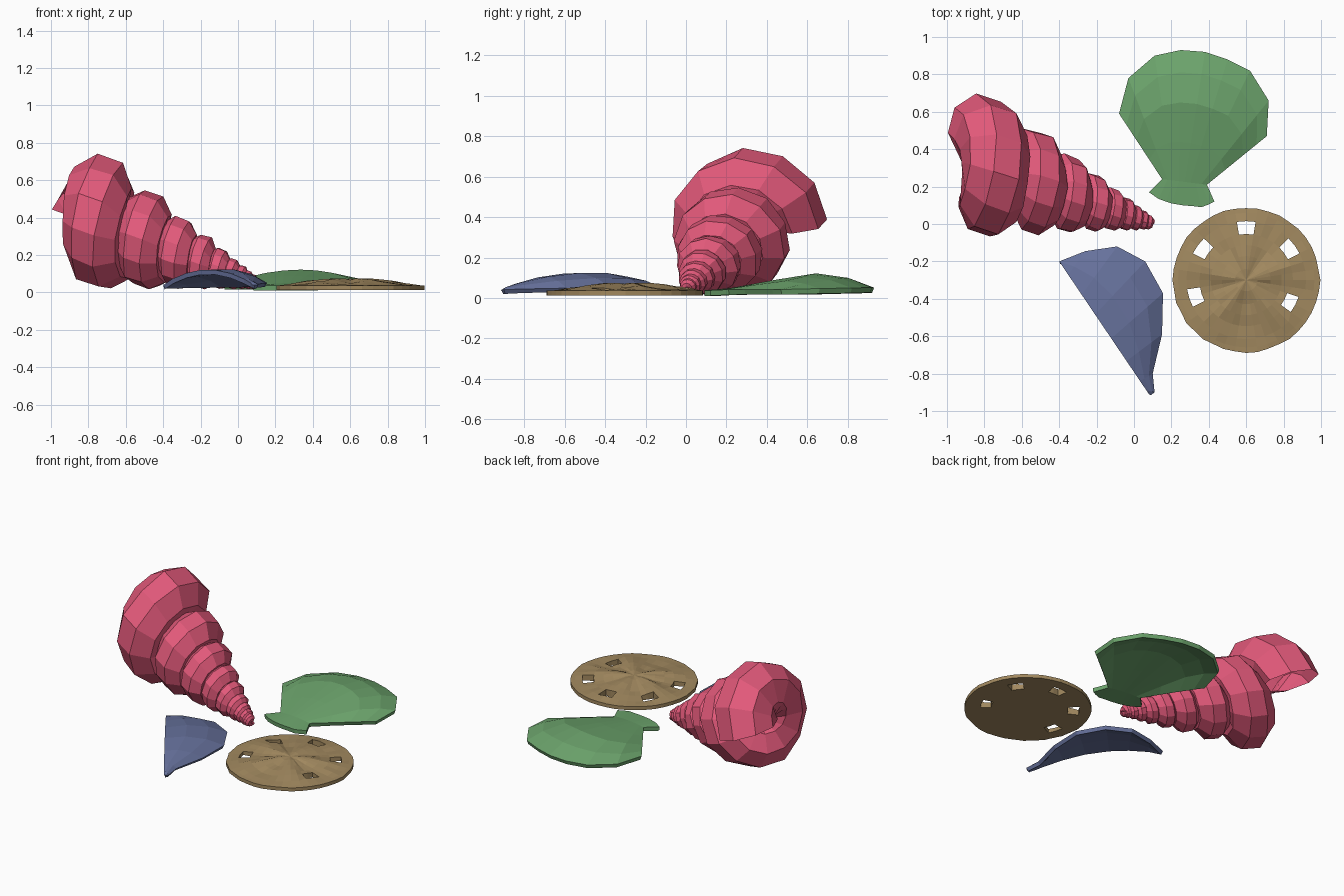
import bpy, bmesh, random
from math import sin, cos, pi, exp, log
from mathutils import Vector

if "Cube" in bpy.data.objects:
    bpy.data.objects.remove(bpy.data.objects["Cube"])

random.seed(4)


def make_object(name, verts, faces, color, thickness=0.0):
    mesh = bpy.data.meshes.new(name)
    mesh.from_pydata([tuple(v) for v in verts], [], faces)
    obj = bpy.data.objects.new(name, mesh)
    bpy.context.collection.objects.link(obj)
    mat = bpy.data.materials.new(name + "_colour")
    mat.diffuse_color = (*color, 1)
    mat.use_nodes = True
    mat.node_tree.nodes["Principled BSDF"].inputs["Base Color"].default_value = mat.diffuse_color
    mesh.materials.append(mat)
    bm = bmesh.new()
    bm.from_mesh(mesh)
    bmesh.ops.recalc_face_normals(bm, faces=bm.faces)
    if not thickness:
        bm.to_mesh(mesh)
    else:
        if sum(f.normal.z for f in bm.faces) < 0:
            bmesh.ops.reverse_faces(bm, faces=bm.faces)
        bm.to_mesh(mesh)
        mod = obj.modifiers.new("thickness", 'SOLIDIFY')
        mod.thickness = thickness
        mod.offset = -1
    bm.free()
    return obj


def grid_faces(rows, cols, wrap=False):
    last = cols if wrap else cols - 1
    return [(i * cols + j, i * cols + (j + 1) % cols,
             (i + 1) * cols + (j + 1) % cols, (i + 1) * cols + j)
            for i in range(rows - 1) for j in range(last)]


# Spiral shell: a growing tube wound around a tilted axis
apex = Vector((0.15, -0.015, 0.03))
axis = Vector((-1.03, 0.33, 0.372))
u = axis.normalized()
e1 = (Vector((0, 1, 0)) - u * u.y).normalized()
e2 = e1.cross(u)
if e2.z < 0:
    e2 = -e2
per_turn, sides, steps = 11.4, 8, 102
verts = []
for i in range(steps + 1):
    back = (steps - i) / per_turn              # turns before the lip
    s = exp(log(0.73) * back)
    a = 2 * pi * back
    radial = e1 * cos(a) + e2 * sin(a)
    tube = 0.192 * s + 0.012
    if i == steps:
        tube *= 0.92                           # lip
    centre = apex + axis * s + radial * 0.2 * s
    for j in range(sides):
        b = 2 * pi * (j + 0.5) / sides
        verts.append(centre + (radial * cos(b) + u * sin(b)) * tube
                     * random.uniform(0.95, 1.05))
faces = grid_faces(steps + 1, sides, True)
faces.append(tuple(range(sides)))              # closed tip, open mouth
make_object("spiral_shell", verts, faces, (0.76, 0.10, 0.195))

# Fan shell: ear row, then rows fanning from hinge to rim
ears = [(.08, .17), (.13, .135), (.17, .12), (.2, .11), (.26, .1),
        (.32, .095), (.36, .09), (.4, .105), (.43, .12)]
rim = [(-.08, .59), (-.03, .78), (.11, .9), (.25, .93), (.38, .92),
       (.5, .88), (.62, .82), (.72, .66), (.71, .47)]
n = len(rim)
verts = [(x, y, 0.038) for x, y in ears]
for t, h in ((0, 0.1), (0.3, 0.58), (0.6, 1.0), (0.83, 0.72), (1, 0.12)):
    for j, (x, y) in enumerate(rim):
        k = j / (n - 1)
        hx, hy = 0.15 + 0.24 * k, 0.24 - 0.03 * k
        verts.append((hx + (x - hx) * t, hy + (y - hy) * t,
                      0.042 + 0.08 * h * sin(pi * k) ** 0.7 if 0 < k < 1 else 0.042))
make_object("fan_shell", verts, grid_faces(6, n), (0.15, 0.37, 0.15), 0.027)

# Broken wedge shell: arched straight edge sloping to a low curved rim
rim = [(-.4, -.2), (-.26, -.145), (-.09, -.12), (.06, -.2), (.155, -.37),
       (.15, -.59), (.1, -.8), (.11, -.9), (.09, -.915)]
n = len(rim)
along = [0, .1, .25, .4, .58, .75, .9, .97, 1]
verts = []
for t, h in ((0, 0.082), (0.35, 0.086), (0.7, 0.06), (1, 0.012)):
    for (x, y), k in zip(rim, along):
        sx, sy = -0.4 + 0.48 * k, -0.2 - 0.71 * k
        verts.append((sx + (x - sx) * t, sy + (y - sy) * t,
                      0.04 + h * max(0, sin(pi * k)) ** 0.8))
make_object("wedge_shell", verts, grid_faces(4, n), (0.133, 0.165, 0.33), 0.025)

# Sand dollar: polar disc with petal relief and five slots
sectors = 40
rings = [0.06, 0.13, 0.19, 0.25, 0.32, 0.365, 0.393]
slots = (10, 4, 37, 22, 16)
verts = []
for i, r in enumerate(rings):
    for j in range(sectors):
        a = 2 * pi * j / sectors
        rr = r
        if i in (3, 4) and j in (36, 37, 38):
            rr *= 0.92
        if i == len(rings) - 1:
            rr += random.uniform(-0.004, 0.004)
        h = 0.036 + 0.042 * (1 - min(rr, 0.4) / 0.4) ** 1.1
        h += 0.009 * sin(pi * min(1, rr / 0.39)) * cos(5 * (a - pi / 2))
        if 0 < i < 5:
            h += random.uniform(-0.004, 0.004)
        verts.append((0.6 + rr * cos(a), -0.3 + rr * sin(a) * 0.985, h))
faces = [f for k, f in enumerate(grid_faces(len(rings), sectors, True))
         if not (k // sectors == 3 and
                 any(k % sectors in (s, (s - 1) % sectors) for s in slots))]
verts.append((0.6, -0.3, 0.07))
faces += [(len(verts) - 1, j, (j + 1) % sectors) for j in range(sectors)]
dollar = make_object("sand_dollar", verts, faces, (0.36, 0.25, 0.115))

# Flat underside of the sand dollar
bm = bmesh.new()
bm.from_mesh(dollar.data)
ext = bmesh.ops.extrude_face_region(bm, geom=bm.faces[:], use_keep_orig=True)
for v in ext["geom"]:
    if isinstance(v, bmesh.types.BMVert):
        v.co.z = 0.013
bmesh.ops.recalc_face_normals(bm, faces=bm.faces)
bm.to_mesh(dollar.data)
bm.free()
